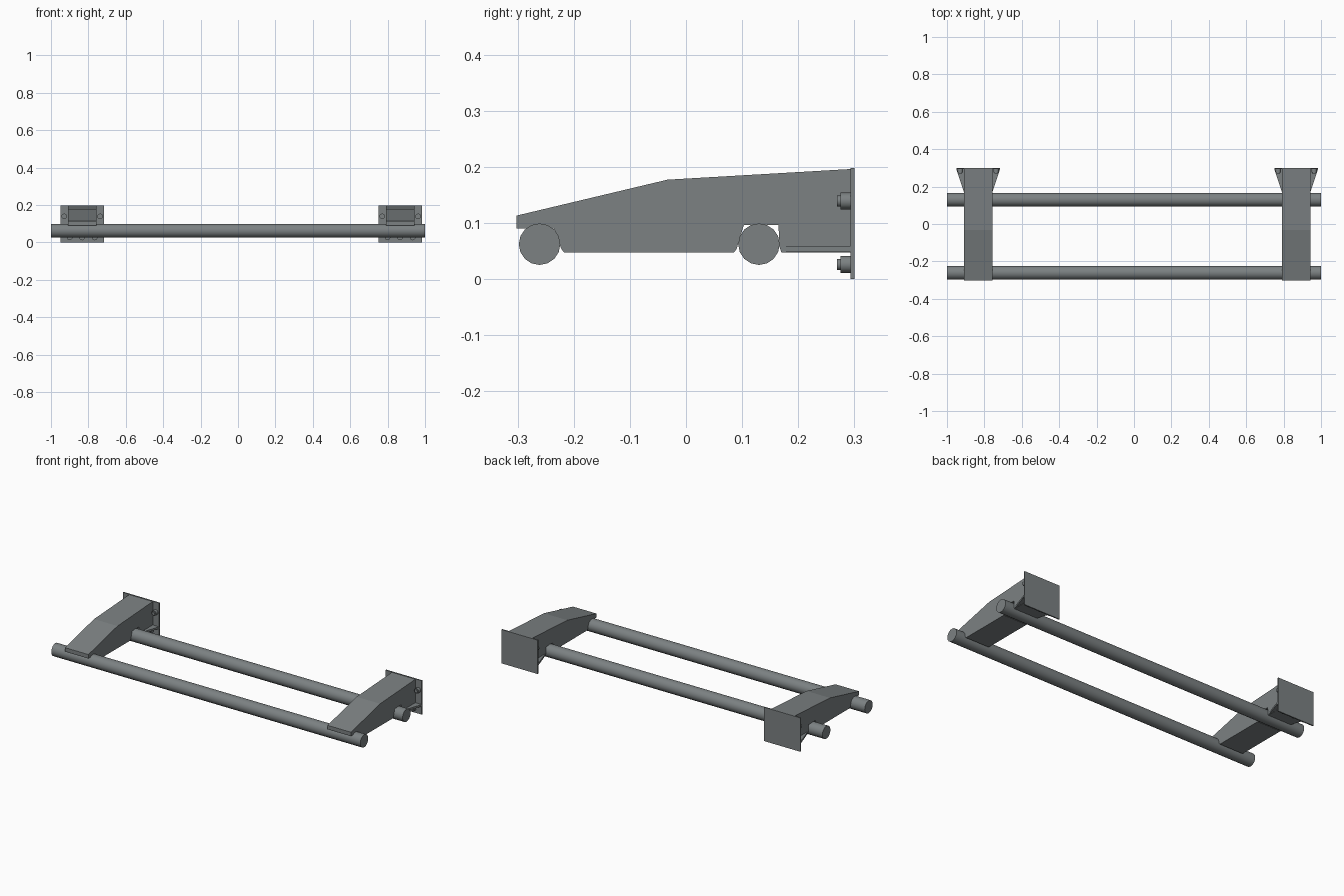
import bpy, bmesh, math
from mathutils import Matrix

if "Cube" in bpy.data.objects:
    bpy.data.objects.remove(bpy.data.objects["Cube"])


def material(name, rgb):
    m = bpy.data.materials.new(name)
    m.diffuse_color = (*rgb, 1)
    m.use_nodes = True
    m.node_tree.nodes["Principled BSDF"].inputs["Base Color"].default_value = m.diffuse_color
    return m


steel = material("grey steel", (0.2, 0.22, 0.225))


def finish(name, bm, smooth=None):
    bmesh.ops.recalc_face_normals(bm, faces=bm.faces)
    me = bpy.data.meshes.new(name)
    bm.to_mesh(me)
    bm.free()
    me.materials.append(steel)
    ob = bpy.data.objects.new(name, me)
    bpy.context.collection.objects.link(ob)
    if smooth is not None:
        bpy.ops.object.select_all(action='DESELECT')
        ob.select_set(True)
        bpy.context.view_layer.objects.active = ob
        bpy.ops.object.shade_smooth_by_angle(angle=math.radians(smooth))
    return ob


def prism(name, points, offset):
    """Extrude a closed outline by an offset vector."""
    bm = bmesh.new()
    face = bm.faces.new([bm.verts.new(p) for p in points])
    ext = bmesh.ops.extrude_face_region(bm, geom=[face])
    bmesh.ops.translate(bm, vec=offset,
                        verts=[v for v in ext['geom'] if isinstance(v, bmesh.types.BMVert)])
    return finish(name, bm)


def box(name, lo, hi):
    x0, y0, z0 = lo
    x1, y1, z1 = hi
    return prism(name, [(x0, y0, z0), (x1, y0, z0), (x1, y1, z0), (x0, y1, z0)], (0, 0, z1 - z0))


def cylinder(name, radius, length, centre, axis, sides, smooth=None):
    bm = bmesh.new()
    rot = Matrix.Rotation(math.pi / 2, 4, 'Y' if axis == 'X' else 'X')
    bmesh.ops.create_cone(bm, cap_ends=True, segments=sides, radius1=radius, radius2=radius,
                          depth=length, matrix=Matrix.Translation(centre) @ rot)
    return finish(name, bm, smooth)


# Long round rails
for label, y in (("front", -0.261), ("rear", 0.13)):
    cylinder(label + "_rail", 0.037, 2.0, (0, y, 0.062), 'X', 16, 40)

# Arm side outline (y, z), with one notch under the tip and one for the rear rail
ARM = [(-0.302, 0.09), (-0.302, 0.113), (-0.033, 0.177), (0.294, 0.196), (0.294, 0.047),
       (0.17, 0.047), (0.166, 0.06), (0.165, 0.096), (0.103, 0.096), (0.09, 0.053),
       (0.085, 0.047), (-0.217, 0.047), (-0.222, 0.053), (-0.235, 0.09)]
HALF_ARM, HALF_PLATE = 0.076, 0.117

for label, cx in (("left", -0.833), ("right", 0.867)):
    prism(label + "_arm", [(cx - HALF_ARM, y, z) for y, z in ARM], (2 * HALF_ARM, 0, 0))

    # Wall plate
    box(label + "_wall_plate", (cx - HALF_PLATE, 0.293, 0), (cx + HALF_PLATE, 0.30, 0.198))

    # Flat triangular gussets beside the arm
    for s in (-1, 1):
        prism(label + "_gusset",
              [(cx + s * (HALF_ARM - 0.002), 0.17, 0.048), (cx + s * HALF_ARM, 0.17, 0.048),
               (cx + s * HALF_PLATE, 0.293, 0.048), (cx + s * (HALF_ARM - 0.002), 0.293, 0.048)],
              (0, 0, 0.011))

    # Bolts: two beside the arm, three below it
    for dx, z in ((-0.096, 0.139), (0.096, 0.139), (-0.067, 0.026), (0, 0.026), (0.067, 0.026)):
        cylinder(label + "_bolt_nut", 0.015, 0.018, (cx + dx, 0.284, z), 'Y', 12, 40)
        cylinder(label + "_bolt_end", 0.01, 0.008, (cx + dx, 0.273, z), 'Y', 12, 40)
